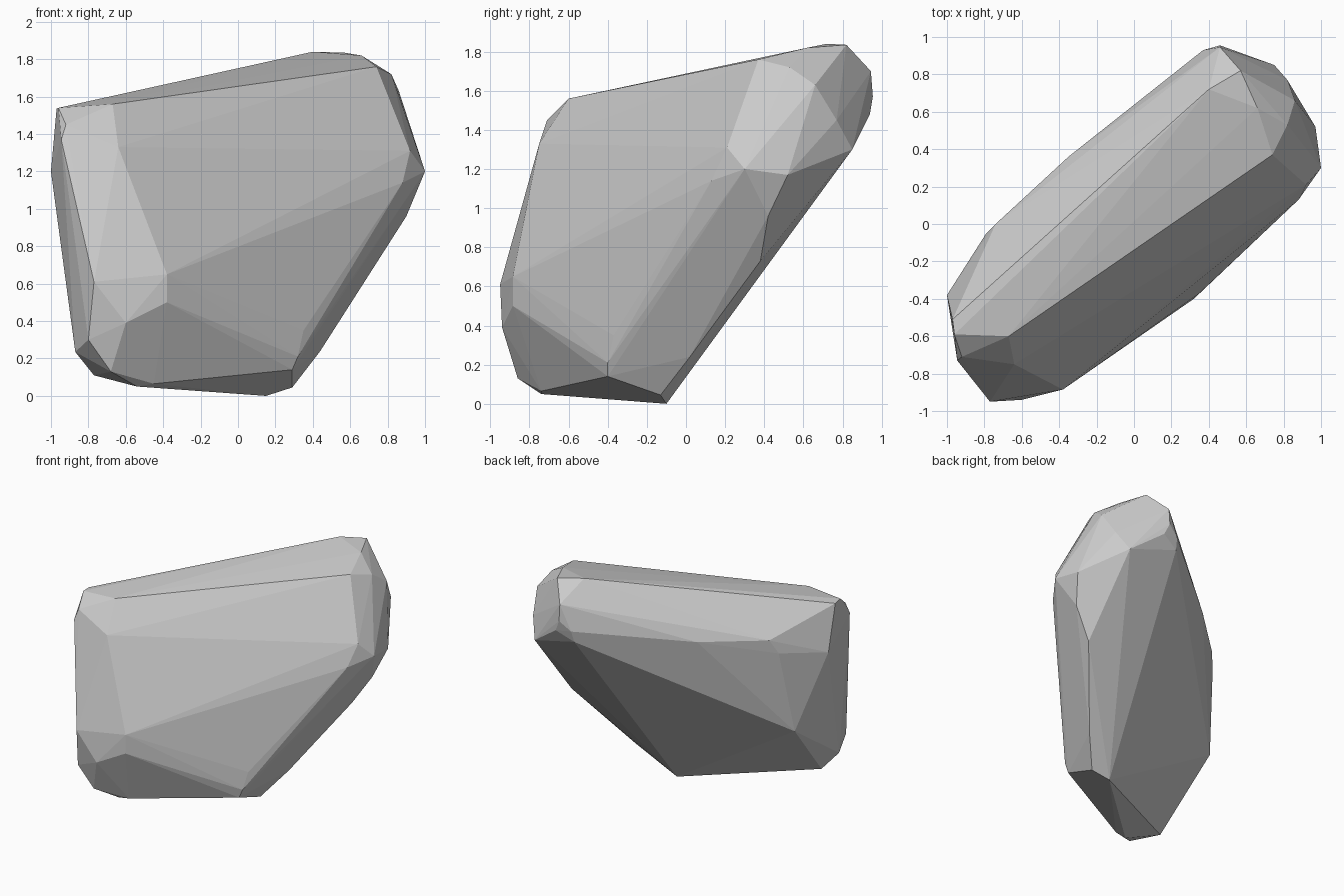
import bpy, bmesh, math

# Corner points of the boulder, grouped by region
top = [(-.97, -.51, 1.535), (-.96, -.59, 1.54), (-.67, -.6, 1.56), (.74, .37, 1.76),
       (.4, .72, 1.84), (.57, .82, 1.835), (.66, .62, 1.82), (-.92, -.71, 1.45)]
right_end = [(.82, .53, 1.72), (.86, .66, 1.63), (.97, .52, 1.17), (1.0, .3, 1.2),
             (.92, .21, 1.31), (.88, .13, 1.14), (.9, .42, .96), (.75, .38, .73)]
back = [(.46, .945, 1.7), (.46, .955, 1.57), (.5, .94, 1.48), (.37, .93, 1.5),
        (.36, .905, 1.41), (.75, .85, 1.3), (.82, .77, 1.45), (-.35, .36, 1.39),
        (-.74, .0, 1.37), (-.79, -.05, 1.26), (-.855, -.16, .61)]
left_end = [(-1.0, -.38, 1.2), (-.945, -.73, 1.37), (-.64, -.75, 1.33),
            (-.77, -.95, .61), (-.6, -.94, .39), (-.38, -.885, .65),
            (-.38, -.885, .5), (-.8, -.89, .3), (-.87, -.7, .235)]
bottom = [(-.77, -.62, .11), (-.68, -.86, .13), (-.54, -.74, .05), (-.45, -.74, .065),
          (.15, -.1, 0), (.29, -.13, .045), (.44, .02, .24), (.29, -.4, .14),
          (.32, -.4, .21), (.35, -.37, .35)]

# Boulder: convex hull over the corners, flat faces
bm = bmesh.new()
for p in top + right_end + back + left_end + bottom:
    bm.verts.new(p)
bmesh.ops.convex_hull(bm, input=bm.verts[:])
loose = [v for v in bm.verts if not v.link_faces]
bmesh.ops.delete(bm, geom=loose, context='VERTS')
bmesh.ops.dissolve_limit(bm, angle_limit=math.radians(1.5),
                         verts=bm.verts[:], edges=bm.edges[:])
bmesh.ops.recalc_face_normals(bm, faces=bm.faces[:])
mesh = bpy.data.meshes.new("boulder")
bm.to_mesh(mesh)
bm.free()
bpy.context.collection.objects.link(bpy.data.objects.new("boulder", mesh))
